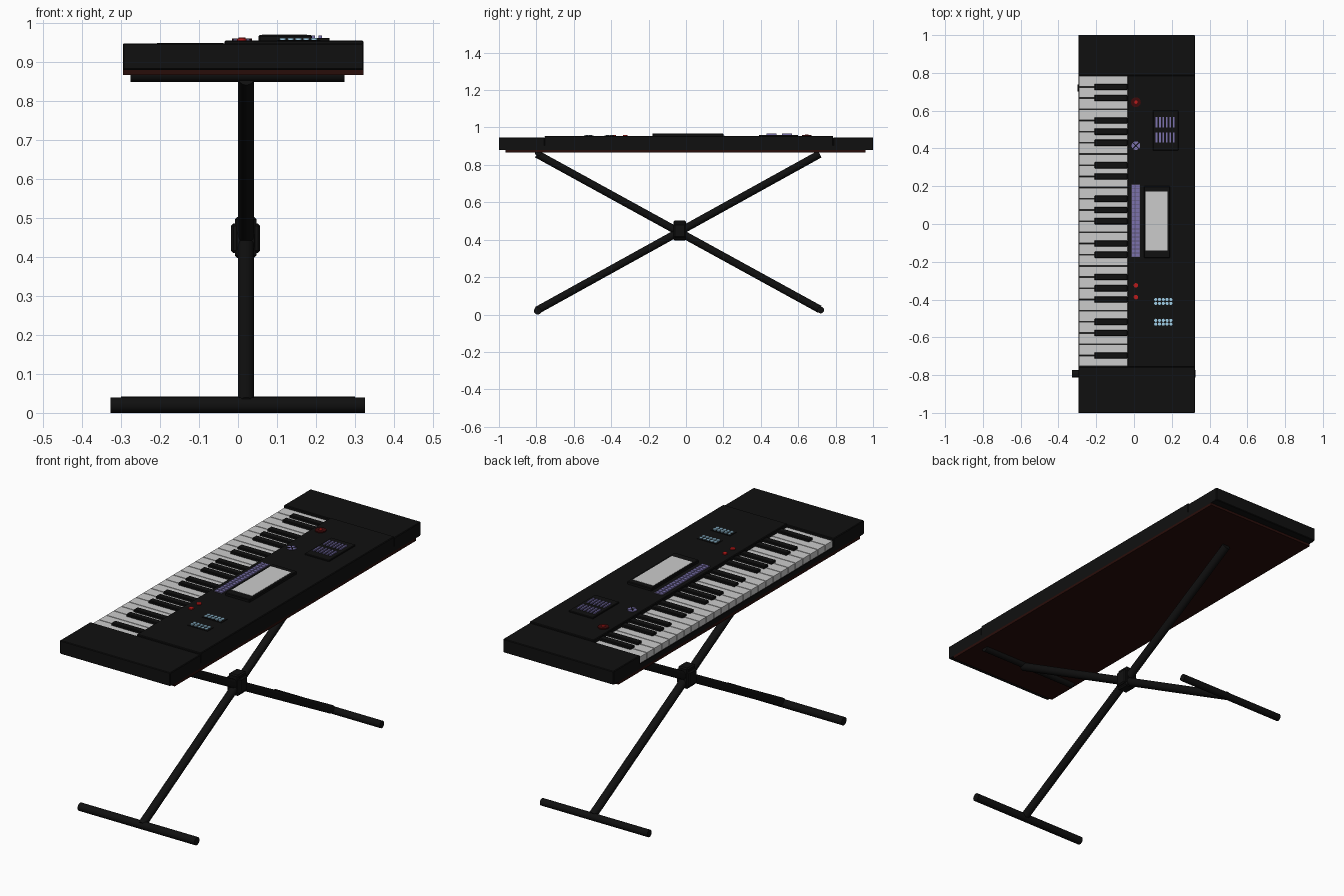
import bpy, bmesh, math
from mathutils import Matrix, Vector

if "Cube" in bpy.data.objects:
    bpy.data.objects.remove(bpy.data.objects["Cube"])


def material(name, rgb):
    m = bpy.data.materials.new(name)
    m.diffuse_color = (*rgb, 1)
    m.use_nodes = True
    m.node_tree.nodes["Principled BSDF"].inputs["Base Color"].default_value = m.diffuse_color
    return m


BLACK = material("black", (0.005, 0.005, 0.005))
WHITE = material("ivory", (0.8, 0.8, 0.8))
BROWN = material("dark_brown", (0.022, 0.004, 0.003))
PURPLE = material("purple", (0.2, 0.17, 0.42))
SLATE = material("slate", (0.11, 0.09, 0.17))
RED = material("red", (0.5, 0.01, 0.01))
BLUE = material("pale_blue", (0.35, 0.62, 0.8))


def finish(bm, name, mat, bevel=0, smooth=False):
    me = bpy.data.meshes.new(name)
    bm.to_mesh(me)
    bm.free()
    ob = bpy.data.objects.new(name, me)
    bpy.context.collection.objects.link(ob)
    me.materials.append(mat)
    if bevel:
        mod = ob.modifiers.new("bevel", 'BEVEL')
        mod.width, mod.segments = bevel, 1
    if smooth:
        bpy.ops.object.select_all(action='DESELECT')
        ob.select_set(True)
        bpy.context.view_layer.objects.active = ob
        bpy.ops.object.shade_smooth_by_angle(angle=math.radians(35))
    return ob


def boxes(name, mat, items, bevel=0):
    """Each item is (x0, x1, y0, y1, z0, z1)."""
    bm = bmesh.new()
    for x0, x1, y0, y1, z0, z1 in items:
        m = Matrix.Translation(((x0 + x1) / 2, (y0 + y1) / 2, (z0 + z1) / 2))
        m = m @ Matrix.Diagonal((x1 - x0, y1 - y0, z1 - z0, 1))
        bmesh.ops.create_cube(bm, size=1, matrix=m)
    return finish(bm, name, mat, bevel)


def rods(name, mat, items, sides=16):
    """Each item is (start, end, radius)."""
    bm = bmesh.new()
    for a, b, r in items:
        a, b = Vector(a), Vector(b)
        rot = (b - a).to_track_quat('Z', 'Y').to_matrix().to_4x4()
        bmesh.ops.create_cone(bm, cap_ends=True, segments=sides, radius1=r, radius2=r,
                              depth=(b - a).length,
                              matrix=Matrix.Translation((a + b) / 2) @ rot)
    return finish(bm, name, mat, smooth=True)


def discs(name, mat, centres, r, z0, z1, sides=16):
    return rods(name, mat, [((x, y, z0), (x, y, z1), r) for x, y in centres], sides)


X0, X1, XK = -0.295, 0.322, -0.035     # front edge, back edge, back of keys
KY0, KY1, N = -0.755, 0.785, 26        # key bed and white key count
W = (KY1 - KY0) / N

# Keyboard case
boxes("bottom_plate", BROWN, [(X0, X1, -0.965, 0.96, 0.866, 0.88)])
boxes("key_bed", BLACK, [(X0, X1, -0.99, 0.99, 0.879, 0.904)])
boxes("left_end_block", BLACK, [(X0, X1, -1, KY0 - 0.002, 0.879, 0.947)], 0.003)
boxes("right_end_block", BLACK, [(X0, X1, KY1 + 0.002, 1, 0.879, 0.947)], 0.003)
boxes("control_panel", BLACK, [(XK, X1, KY0 - 0.002, KY1 + 0.002, 0.879, 0.954)], 0.003)

# Keys
boxes("white_keys", WHITE,
      [(-0.29, XK, KY1 - (k + 1) * W + 0.002, KY1 - k * W - 0.002, 0.903, 0.936)
       for k in range(N)])
SHARPS = (1, 2, 4, 5, 6, 8, 9, 11, 12, 13, 15, 16, 18, 19, 20, 22, 23, 25)
boxes("black_keys", BLACK,
      [(-0.21, XK, KY1 - k * W - 0.0165, KY1 - k * W + 0.0165, 0.93, 0.948)
       for k in SHARPS], 0.003)

# Display
boxes("display_bezel", BLACK, [(0.053, 0.19, -0.18, 0.2, 0.95, 0.968)], 0.003)
boxes("display_screen", WHITE, [(0.062, 0.177, -0.14, 0.172, 0.966, 0.969)])

# Button strip beside the display
boxes("button_strip", SLATE, [(-0.014, 0.032, -0.175, 0.21, 0.952, 0.9555)])
boxes("strip_buttons", PURPLE,
      [(x, x + 0.019, -0.172 + i * 0.0212, -0.155 + i * 0.0212, 0.954, 0.958)
       for x in (-0.0115, 0.0105) for i in range(18)])

# Slider bank
boxes("slider_panel", BLACK, [(0.1, 0.235, 0.39, 0.6, 0.95, 0.961)], 0.002)
boxes("sliders", PURPLE,
      [(0.115 + i * 0.0183, 0.1235 + i * 0.0183, y, y + 0.054, 0.959, 0.967)
       for y in (0.431, 0.512) for i in range(6)])

# Round blue buttons
boxes("round_button_panels", BLACK,
      [(0.1, 0.212, y - 0.025, y + 0.025, 0.95, 0.956) for y in (-0.41, -0.52)])
discs("round_buttons", BLUE,
      [(0.115 + i * 0.02, y) for y in (-0.4, -0.42, -0.51, -0.53) for i in range(5)],
      0.0085, 0.953, 0.96, 12)

# Direction pad with crossed grooves
discs("direction_pad", PURPLE, [(0.01, 0.415)], 0.023, 0.952, 0.957, 24)
rods("direction_pad_cross", BLACK,
     [((0.01 - 0.016, 0.415 - s * 0.016, 0.957), (0.01 + 0.016, 0.415 + s * 0.016, 0.957), 0.0025)
      for s in (-1, 1)], 6)

# Red knob and red buttons
discs("knob_ring", material("dark_red", (0.05, 0.003, 0.003)), [(0.01, 0.645)], 0.026, 0.952, 0.959, 24)
discs("knob_centre", RED, [(0.01, 0.645)], 0.009, 0.955, 0.962)
discs("red_buttons", RED, [(0.01, -0.325), (0.01, -0.387)], 0.012, 0.952, 0.959)

# Folding cross stand
LX = 0.021
rods("leg_rising_back", BLACK, [((LX, -0.797, 0.022), (LX, 0.715, 0.858), 0.0205)])
rods("leg_rising_front", BLACK, [((LX, -0.797, 0.858), (LX, 0.715, 0.028), 0.0205)])
rods("front_foot", BLACK, [((-0.327, -0.793, 0.02), (0.326, -0.793, 0.02), 0.02)])
rods("back_foot", BLACK, [((-0.3, 0.72, 0.024), (0.3, 0.72, 0.024), 0.018)])
rods("front_support_bar", BLACK, [((-0.275, -0.79, 0.866), (0.273, -0.79, 0.866), 0.018)])
boxes("pivot_hub", BLACK,
      [(-0.008, 0.047, -0.067, 0, 0.397, 0.502), (-0.018, 0.057, -0.065, -0.002, 0.41, 0.485)], 0.006)
